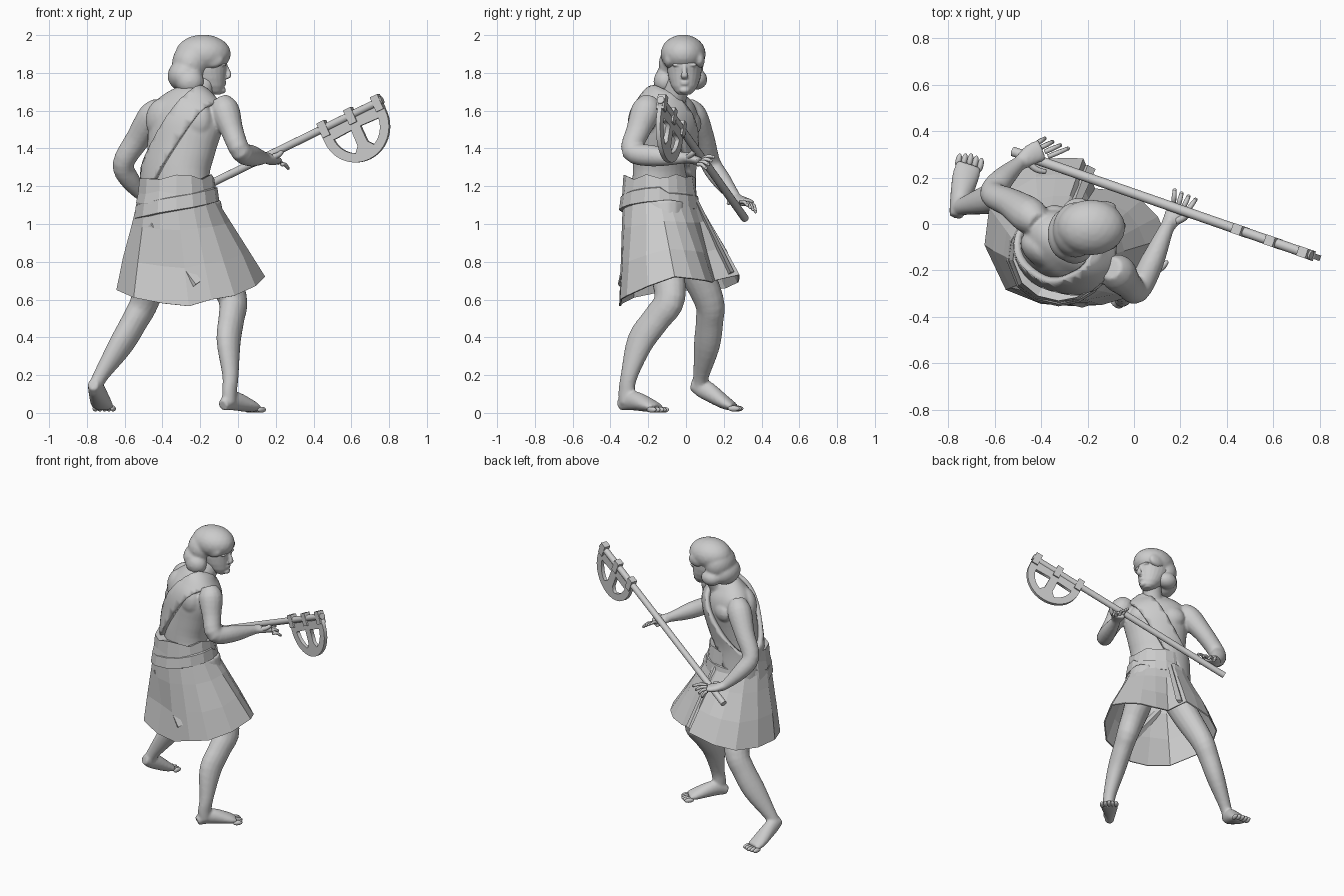
import bpy, bmesh, math, random
from mathutils import Vector, Matrix

if "Cube" in bpy.data.objects:
    bpy.data.objects.remove(bpy.data.objects["Cube"])

random.seed(4)
RIGHT = Vector((0.84, -0.54, 0))      # torso's own right
FWD = Vector((0.54, 0.84, 0))         # torso's facing
UP = Vector((0, 0, 1))


def finish(name, bm, voxel=0, smooth=0, solid=0, offset=0, shade=False):
    bmesh.ops.recalc_face_normals(bm, faces=bm.faces)
    for f in bm.faces:
        f.smooth = shade
    me = bpy.data.meshes.new(name)
    bm.to_mesh(me)
    bm.free()
    ob = bpy.data.objects.new(name, me)
    bpy.context.collection.objects.link(ob)
    if voxel:
        m = ob.modifiers.new("blend", 'REMESH')
        m.mode, m.voxel_size, m.use_smooth_shade = 'VOXEL', voxel, True
    if smooth:
        m = ob.modifiers.new("soften", 'SMOOTH')
        m.factor, m.iterations = 0.5, smooth
    if solid:
        m = ob.modifiers.new("thickness", 'SOLIDIFY')
        m.thickness, m.offset = solid, offset
    return ob


def bridge(bm, rings, caps=True):
    n = len(rings[0])
    for a, b in zip(rings, rings[1:]):
        for i in range(n):
            bm.faces.new((a[i], a[(i + 1) % n], b[(i + 1) % n], b[i]))
    if caps:
        bm.faces.new(rings[0][::-1])
        bm.faces.new(rings[-1])


def tube(bm, secs, hint=RIGHT, sides=16, steps=4):
    """Spline tube through (x, y, z, radius along hint, radius across)."""
    pts = [Vector(s) for s in secs]
    ext = [pts[0]] + pts + [pts[-1]]
    path = []
    for i in range(len(pts) - 1):
        a, b, c, d = ext[i:i + 4]
        for k in range(steps):
            t = k / steps
            path.append(0.5 * (2 * b + (c - a) * t + (2 * a - 5 * b + 4 * c - d) * t * t
                               + (3 * b - a - 3 * c + d) * t ** 3))
    path.append(pts[-1])
    rings = []
    for i, p in enumerate(path):
        q, r = path[max(i - 1, 0)], path[min(i + 1, len(path) - 1)]
        tan = (Vector(r[:3]) - Vector(q[:3])).normalized()
        side = (Vector(hint) - tan * tan.dot(Vector(hint))).normalized()
        other = tan.cross(side)
        rings.append([bm.verts.new(Vector(p[:3]) + side * p[3] * math.cos(w) + other * p[4] * math.sin(w))
                      for w in (math.tau * j / sides for j in range(sides))])
    bridge(bm, rings)


def ball(bm, c, r, turn=0):
    m = Matrix.Translation(c) @ Matrix.Rotation(turn, 4, 'Z') @ Matrix.Diagonal((*r, 1))
    bmesh.ops.create_icosphere(bm, subdivisions=3, radius=1, matrix=m)


def fingers(name, knuckles, tips, r=0.0105):
    bm = bmesh.new()
    for i in range(4):
        t = i / 3
        a = Vector(knuckles[0]).lerp(Vector(knuckles[1]), t)
        b = Vector(tips[0]).lerp(Vector(tips[1]), t)
        m = a.lerp(b, 0.5) + Vector((0, 0, 0.01))
        tube(bm, [(*a, r, r), (*m, r, r), (*b, r * .8, r * .8)], (0.1, 0.2, 1), 8, 3)
        ball(bm, b, (r * .82,) * 3)
    finish(name, bm, shade=True)


def torso(bm):
    tube(bm, [(-.31, -.13, 1.02, .20, .15), (-.32, -.13, 1.25, .18, .14), (-.30, -.12, 1.40, .195, .145),
              (-.28, -.11, 1.52, .215, .15), (-.265, -.105, 1.60, .205, .135),
              (-.25, -.10, 1.66, .15, .10), (-.235, -.09, 1.70, .08, .07)], RIGHT, 32)


# Body: torso, limbs, palms and feet blended into one smooth skin
bm = bmesh.new()
torso(bm)
for s in (-1, 1):
    chest = Vector((-.28, -.11, 1.53)) + RIGHT * .09 * s
    ball(bm, chest + FWD * .085, (.095, .06, .075), math.atan2(-.54, .84))
    ball(bm, chest - FWD * .06 + UP * .02, (.11, .075, .12), math.atan2(-.54, .84))
tube(bm, [(-.24, -.09, 1.60, .085, .085), (-.21, -.06, 1.68, .066, .066), (-.17, -.02, 1.78, .062, .062)])
# right arm
tube(bm, [(-.10, -.19, 1.66, .05, .05), (-.07, -.21, 1.60, .078, .08), (-.03, -.255, 1.49, .06, .064),
          (.015, -.285, 1.385, .054, .057), (.075, -.17, 1.36, .052, .056),
          (.14, -.02, 1.35, .032, .032), (.165, .02, 1.35, .03, .03)], (.95, -.3, 0))
tube(bm, [(.14, -.02, 1.35, .026, .03), (.175, .04, 1.34, .024, .044), (.20, .08, 1.33, .02, .044)], (-.25, 0, 1))
# left arm
tube(bm, [(-.41, .0, 1.63, .05, .05), (-.45, .035, 1.57, .078, .08), (-.53, .09, 1.45, .062, .066),
          (-.607, .13, 1.32, .054, .057), (-.57, .19, 1.23, .05, .052),
          (-.49, .265, 1.135, .03, .03), (-.46, .285, 1.125, .03, .03)], (.2, -.87, -.46))
tube(bm, [(-.50, .255, 1.14, .026, .03), (-.44, .30, 1.12, .024, .046), (-.395, .32, 1.115, .02, .046)], UP)
# right and left leg
tube(bm, [(-.20, -.12, 1.10, .11, .12), (-.12, -.11, .82, .09, .10), (-.03, -.085, .61, .075, .085),
          (-.035, -.155, .50, .066, .078), (-.05, -.24, .38, .06, .076),
          (-.04, -.30, .20, .042, .047), (-.045, -.315, .11, .037, .045), (-.045, -.315, .05, .036, .04)])
tube(bm, [(-.38, -.10, 1.10, .11, .12), (-.43, .02, .82, .09, .10), (-.49, .12, .60, .076, .082),
          (-.545, .125, .49, .068, .076), (-.62, .11, .36, .06, .074),
          (-.725, .08, .20, .039, .044), (-.755, .07, .14, .036, .04)])
# feet
FEET = [("right_toes", (-.08, -.35, .04), (-.03, -.285, .065), (.05, -.195, .04), (.085, -.155, .026), (.72, -.69, 0), (.66, .75)),
        ("left_toes", (-.768, .03, .15), (-.752, .09, .13), (-.725, .205, .055), (-.71, .255, .032), (.98, -.2, 0), (.2, .98))]
for _, heel, arch, ball_pt, toe, side, d in FEET:
    tube(bm, [(*heel, .03, .028), (*arch, .052, .042), (*ball_pt, .036, .058), (*toe, .02, .054)], UP)
finish("body", bm, 0.009, 3)

# Toes, fingers and thumbs
for name, heel, arch, ball_pt, toe, side, d in FEET:
    bm = bmesh.new()
    for i in range(5):
        k = i - 2
        c = Vector(toe) + Vector(side) * -.024 * k + Vector((d[0], d[1], 0)) * (.018 - .005 * abs(k))
        ball(bm, c - UP * .009, (.0135, .032, .0155), -math.atan2(d[0], d[1]))
    finish(name, bm, shade=True)
fingers("right_fingers", ((.17, .085, 1.34), (.232, .06, 1.315)), ((.175, .145, 1.355), (.265, .105, 1.295)))
fingers("left_fingers", ((-.415, .35, 1.105), (-.37, .29, 1.115)), ((-.385, .368, 1.065), (-.285, .325, 1.10)))
bm = bmesh.new()
tube(bm, [(.175, .01, 1.35, .018, .018), (.22, .03, 1.37, .014, .014), (.24, .06, 1.40, .010, .010)], (0, 1, .2), 8)
finish("right_thumb", bm, shade=True)
bm = bmesh.new()
tube(bm, [(-.46, .27, 1.12, .017, .017), (-.42, .235, 1.12, .013, .013), (-.38, .225, 1.11, .010, .010)], UP, 8)
finish("left_thumb", bm, shade=True)

# Head with face features, looking along +x
bm = bmesh.new()
rings = []
for z, f, b, w in [(1.685, -.095, -.14, .030), (1.70, -.080, -.18, .050), (1.73, -.070, -.22, .070), (1.77, -.066, -.26, .084),
                   (1.81, -.062, -.29, .091), (1.85, -.058, -.30, .093), (1.90, -.06, -.30, .09), (1.95, -.10, -.27, .07)]:
    cx, rx = (f + b) / 2, (f - b) / 2
    rings.append([bm.verts.new((cx + rx * math.cos(a), -.008 + w * math.sin(a), z))
                  for a in (math.tau * i / 24 for i in range(24))])
bridge(bm, rings)
tube(bm, [(-.066, -.008, 1.84, .010, .011), (-.054, -.008, 1.81, .013, .013), (-.048, -.008, 1.785, .012, .02),
          (-.062, -.008, 1.774, .008, .018)], (1, 0, 0), 10)
for s in (-1, 1):
    ball(bm, (-.080, -.008 + .038 * s, 1.842), (.018, .03, .009), -.25 * s)      # brow
    ball(bm, (-.085, -.008 + .036 * s, 1.820), (.014, .016, .007))               # eye
for z, r in ((1.752, .024), (1.741, .021)):
    ball(bm, (-.073, -.008, z), (.011, r, .0065))                                # lips
ball(bm, (-.086, -.008, 1.708), (.022, .028, .018))                              # chin
finish("head", bm, 0.0055, 2)

# Hair: crown, side locks and the rolled bob behind
bm = bmesh.new()
for c, r in [((-.185, -.015, 1.90), (.148, .12, .103)), ((-.25, -.025, 1.85), (.10, .12, .11)),
             ((-.285, -.045, 1.785), (.088, .115, .085)), ((-.255, -.11, 1.755), (.075, .062, .07)),
             ((-.24, .055, 1.765), (.07, .058, .055)), ((-.135, -.092, 1.87), (.06, .025, .045)),
             ((-.135, .075, 1.87), (.06, .025, .045))]:
    ball(bm, c, r)
finish("hair", bm, 0.009, 6)

# Shoulder strap: slanting slab cut from the torso surface and thickened
bm = bmesh.new()
torso(bm)
bmesh.ops.recalc_face_normals(bm, faces=bm.faces)
normal = (RIGHT * .85 - UP * .53).normalized()
mid = Vector((-.28, -.11, 1.48)) + RIGHT * .015
for s in (-1, 1):
    bmesh.ops.bisect_plane(bm, geom=bm.verts[:] + bm.edges[:] + bm.faces[:], plane_co=mid + normal * .062 * s,
                           plane_no=normal * s, clear_outer=True)
finish("shoulder_strap", bm, solid=.03, offset=1, shade=True)

# Skirt: faceted cloth flaring from the waist to an uneven hem
HEM = [(.14, -.06, .72), (.10, .03, .71), (.03, .10, .70), (-.07, .14, .69), (-.17, .15, .70), (-.22, .28, .73),
       (-.32, .28, .71), (-.42, .275, .69), (-.54, .21, .66), (-.62, .07, .65), (-.64, -.09, .65), (-.55, -.28, .61),
       (-.40, -.34, .58), (-.26, -.35, .565), (-.14, -.345, .60), (-.02, -.31, .62), (.09, -.2, .67)]


def waist_point(x, y, z, grow=1.0):
    a = math.atan2(y + .06, x + .26)
    return Vector((-.325 + .2 * grow * math.cos(a), -.14 + .19 * grow * math.sin(a), z))


bm = bmesh.new()
rings = []
for t in (0, .3, .65, 1):
    ring = []
    for i, h in enumerate(HEM):
        p = waist_point(*h[:2], 1.14).lerp(Vector(h), t)
        if t == .65:
            out = Vector((h[0] + .26, h[1] + .06, 0)).normalized()
            p += out * (-.03 if i == 12 else random.uniform(-.004, .014))
        ring.append(bm.verts.new(p))
    rings.append(ring)
bridge(bm, rings, caps=False)
finish("skirt", bm, solid=.008)

# Gathered cloth around the waist and the slanting belt over it
bm = bmesh.new()
rings = []
for z, g in ((1.225, .70), (1.245, .97), (1.17, 1.01), (1.10, 1.05), (1.08, 1.0)):
    rings.append([bm.verts.new(waist_point(*h[:2], z + random.uniform(-.014, .014), g + random.uniform(-.02, .02)))
                  for h in HEM])
bridge(bm, rings, caps=False)
finish("waist_cloth", bm, solid=.012)
bm = bmesh.new()
rings = []
for dz, g in ((.04, 1.02), (.035, 1.08), (-.035, 1.13), (-.04, 1.05)):
    rings.append([bm.verts.new(waist_point(*h[:2], 1.11 + dz + .12 * (h[0] + .26) * (1 if h[1] < 0 else .4), g))
                  for h in HEM])
bridge(bm, rings + rings[:1], caps=False)
finish("belt", bm)

# Hanging folds at the front and back of the skirt
for name, top, low, w in (("front_fold", (-.27, .05, 1.13), (-.20, .24, .74), .035),
                          ("back_fold", (-.46, -.285, 1.0), (-.22, -.345, .68), .035)):
    bm = bmesh.new()
    tube(bm, [(*top, w * .6, .012), (*low, w, .016)], (1, -.2, .3), 4, 1)
    finish(name, bm)

# Axe: shaft, three square sockets, half-moon blade with two openings
A, B = Vector((-.52, .312, 1.03)), Vector((.765, -.135, 1.658))
u = (B - A).normalized()
v = (u * u.z - UP).normalized()
n = u.cross(v)
centre = A + u * ((.597 - A.x) / u.x)
frame = Matrix((u, v, n)).transposed().to_4x4()
frame.translation = centre
bm = bmesh.new()
tube(bm, [(*A, .021, .021), (*B, .021, .021)], UP, 16, 1)
shaft = finish("axe_shaft", bm)
bpy.context.view_layer.objects.active = shaft
shaft.select_set(True)
bpy.ops.object.shade_smooth_by_angle()
for i, s in enumerate((-.165, 0, .165)):
    bm = bmesh.new()
    bmesh.ops.create_cube(bm, size=1, matrix=frame @ Matrix.Translation((s, .005, 0)) @ Matrix.Diagonal((.045, .085, .044, 1)))
    finish("axe_socket_%d" % (i + 1), bm)


def arc(r, a0, a1, cy, k):
    return [(r * math.cos(math.radians(a0 + (a1 - a0) * i / k)), cy + r * math.sin(math.radians(a0 + (a1 - a0) * i / k)))
            for i in range(k + 1)]


hole = [(.028, .075)] + arc(.138, 4, 66, .070, 10) + [(.03, .165)]
cu = bpy.data.curves.new("axe_blade", 'CURVE')
cu.dimensions, cu.fill_mode, cu.extrude = '2D', 'BOTH', .012
for loop in ([(.19, .02)] + arc(.19, 0, 180, .066, 28) + [(-.19, .02)], hole, [(-x, y) for x, y in hole]):
    sp = cu.splines.new('POLY')
    sp.points.add(len(loop) - 1)
    for p, q in zip(sp.points, loop):
        p.co = (*q, 0, 1)
    sp.use_cyclic_u = True
blade = bpy.data.objects.new("axe_blade", cu)
bpy.context.collection.objects.link(blade)
blade.matrix_world = frame
bpy.ops.object.select_all(action='DESELECT')
blade.select_set(True)
bpy.context.view_layer.objects.active = blade
bpy.ops.object.convert(target='MESH')
